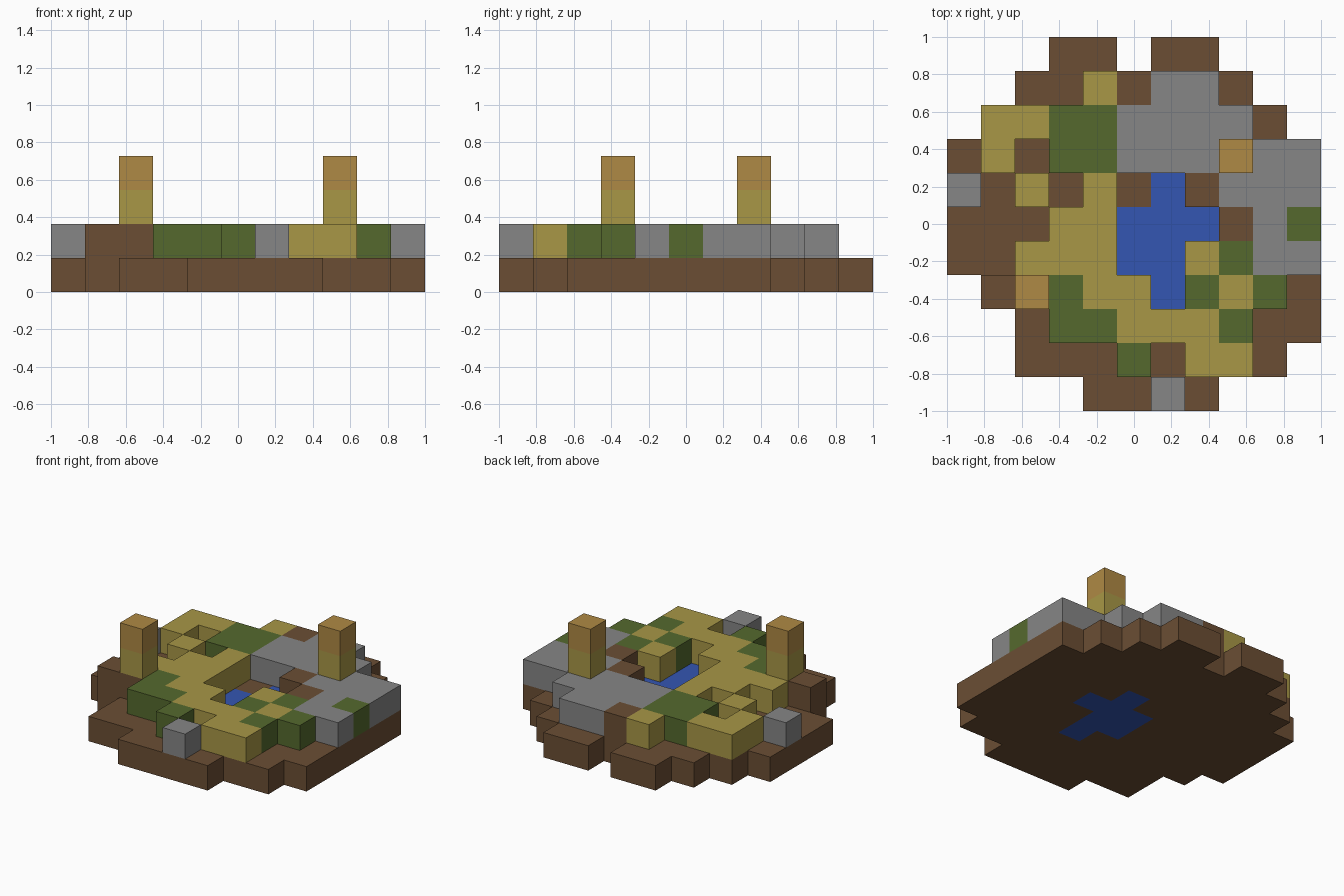
import bpy
import bmesh
from mathutils import Vector

cube = bpy.data.objects.get("Cube")
if cube:
    bpy.data.objects.remove(cube, do_unlink=True)

# Plan of the island, back row first: lower case is ground level, capitals are one block up
PLAN = [
    "...ee.ee...",
    "..eeYESSe..",
    ".YYGGSSSSe.",
    "eYeGGSSSSSS",
    "SeYeYewESSS",
    "eeeYYwwwESG",
    "eeYYYwwYGSS",
    ".EEGYYwGYGe",
    "..eGGYYYGee",
    "..eeeGeYYe.",
    "....eeSe...",
]
SIZE = 2 / len(PLAN)
PILLARS = [(2, 7), (8, 3)]

# Part name, material name and colour for each kind of block
KINDS = {
    "e": ("earth_base", "brown earth", (0.147, 0.076, 0.034)),
    "w": ("pond", "blue water", (0.034, 0.093, 0.445)),
    "E": ("earth_mounds", "brown earth", None),
    "Y": ("sand_blocks", "dry yellow", (0.392, 0.309, 0.061)),
    "G": ("grass_blocks", "moss green", (0.091, 0.141, 0.027)),
    "S": ("stone_blocks", "stone grey", (0.238, 0.238, 0.238)),
    "p": ("pillar_shafts", "dry yellow", None),
    "o": ("pillar_caps", "ochre orange", (0.429, 0.251, 0.058)),
}


def make_material(name, colour):
    mat = bpy.data.materials.new(name)
    mat.use_nodes = True
    rgba = (*colour, 1)
    mat.diffuse_color = rgba
    bsdf = mat.node_tree.nodes["Principled BSDF"]
    bsdf.inputs["Base Color"].default_value = rgba
    bsdf.inputs["Roughness"].default_value = 0.9
    return mat


materials = {name: make_material(name, col) for _, name, col in KINDS.values() if col}

# Fill the block grid: (column, row, level) -> kind
blocks = {}
for row, line in enumerate(PLAN):
    for col, kind in enumerate(line):
        if kind == ".":
            continue
        blocks[col, row, 0] = "w" if kind == "w" else "e"
        if kind.isupper():
            blocks[col, row, 1] = kind
for col, row in PILLARS:
    blocks[col, row, 2] = "p"
    blocks[col, row, 3] = "o"

DIRECTIONS = [Vector(d) for d in
              ((1, 0, 0), (-1, 0, 0), (0, 1, 0), (0, -1, 0), (0, 0, 1), (0, 0, -1))]


def add_side(bm, centre, normal):
    """One square side of a block, facing outwards."""
    u = Vector((normal.y, normal.z, normal.x))
    v = normal.cross(u)
    half = SIZE / 2
    corners = ((-1, -1), (1, -1), (1, 1), (-1, 1))
    bm.faces.new([bm.verts.new(centre + (normal + u * a + v * b) * half) for a, b in corners])


def build_part(kind):
    """Join all blocks of a kind, keeping only exposed sides."""
    name, mat_name, _ = KINDS[kind]
    bm = bmesh.new()
    for (col, row, level), this_kind in blocks.items():
        if this_kind != kind:
            continue
        centre = Vector(((col + 0.5) * SIZE - 1, 1 - (row + 0.5) * SIZE, (level + 0.5) * SIZE))
        for d in DIRECTIONS:
            neighbour = (col + int(d.x), row - int(d.y), level + int(d.z))
            if neighbour not in blocks:
                add_side(bm, centre, d)
    bmesh.ops.remove_doubles(bm, verts=bm.verts, dist=0.001)
    mesh = bpy.data.meshes.new(name)
    bm.to_mesh(mesh)
    bm.free()
    mesh.materials.append(materials[mat_name])
    bpy.context.collection.objects.link(bpy.data.objects.new(name, mesh))


for kind in KINDS:
    build_part(kind)
